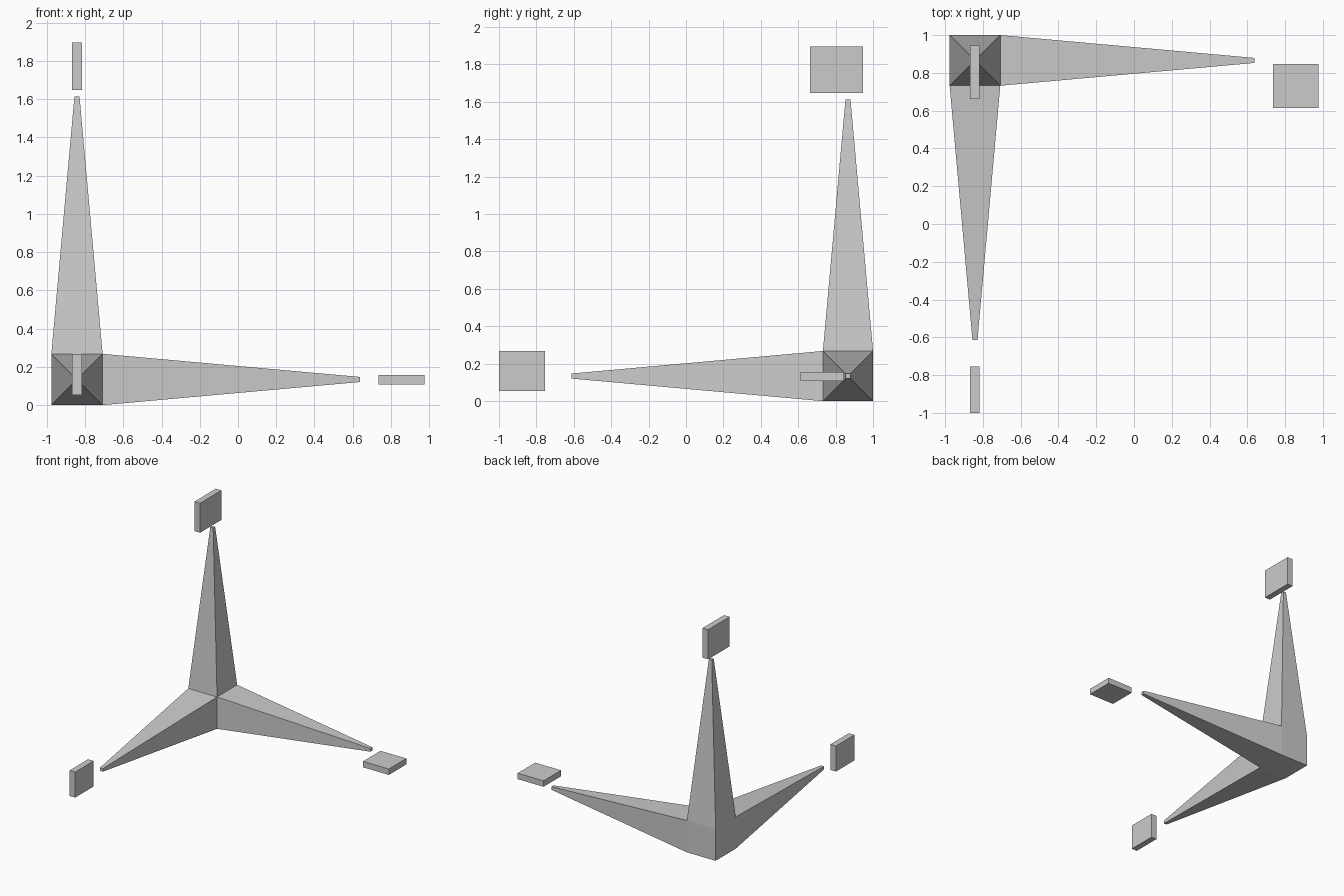
import bpy
import bmesh
from mathutils import Vector

if "Cube" in bpy.data.objects:
    bpy.data.objects.remove(bpy.data.objects["Cube"])

HALF = 0.134                                  # half width of the corner block
CENTRE = Vector((-0.842, 0.866, HALF))        # middle of the corner block
ARM = 1.345                                   # arm length beyond the block
TIP = 0.1                                     # tip width relative to base
ARM_DIRECTIONS = [Vector(d) for d in ((1, 0, 0), (0, -1, 0), (0, 0, 1))]


def finish(bm, name):
    bmesh.ops.recalc_face_normals(bm, faces=bm.faces[:])
    mesh = bpy.data.meshes.new(name)
    bm.to_mesh(mesh)
    bm.free()
    obj = bpy.data.objects.new(name, mesh)
    bpy.context.collection.objects.link(obj)
    return obj


def box(name, low, high):
    low, high = Vector(low), Vector(high)
    bm = bmesh.new()
    bmesh.ops.create_cube(bm, size=1)
    bmesh.ops.scale(bm, vec=high - low, verts=bm.verts)
    bmesh.ops.translate(bm, vec=(low + high) / 2, verts=bm.verts)
    return finish(bm, name)


# Corner block with three tapered arms drawn out of its +x, -y and +z faces
bm = bmesh.new()
bmesh.ops.create_cube(bm, size=2 * HALF)
bm.normal_update()
bases = [f for f in bm.faces if any(f.normal.dot(d) > 0.99 for d in ARM_DIRECTIONS)]
tips = bmesh.ops.extrude_discrete_faces(bm, faces=bases)["faces"]
for tip in tips:
    middle = tip.calc_center_median()
    for v in tip.verts:
        v.co = middle + (v.co - middle) * TIP + middle.normalized() * ARM
bmesh.ops.translate(bm, vec=CENTRE, verts=bm.verts)
finish(bm, "three_arm_corner")

# Blank marker plates beyond each arm tip
box("right_marker_plate", (0.735, 0.613, 0.107), (0.976, 0.846, 0.157))
box("top_marker_plate", (-0.869, 0.662, 1.648), (-0.817, 0.946, 1.897))
box("front_marker_plate", (-0.869, -1.0, 0.053), (-0.817, -0.755, 0.268))
